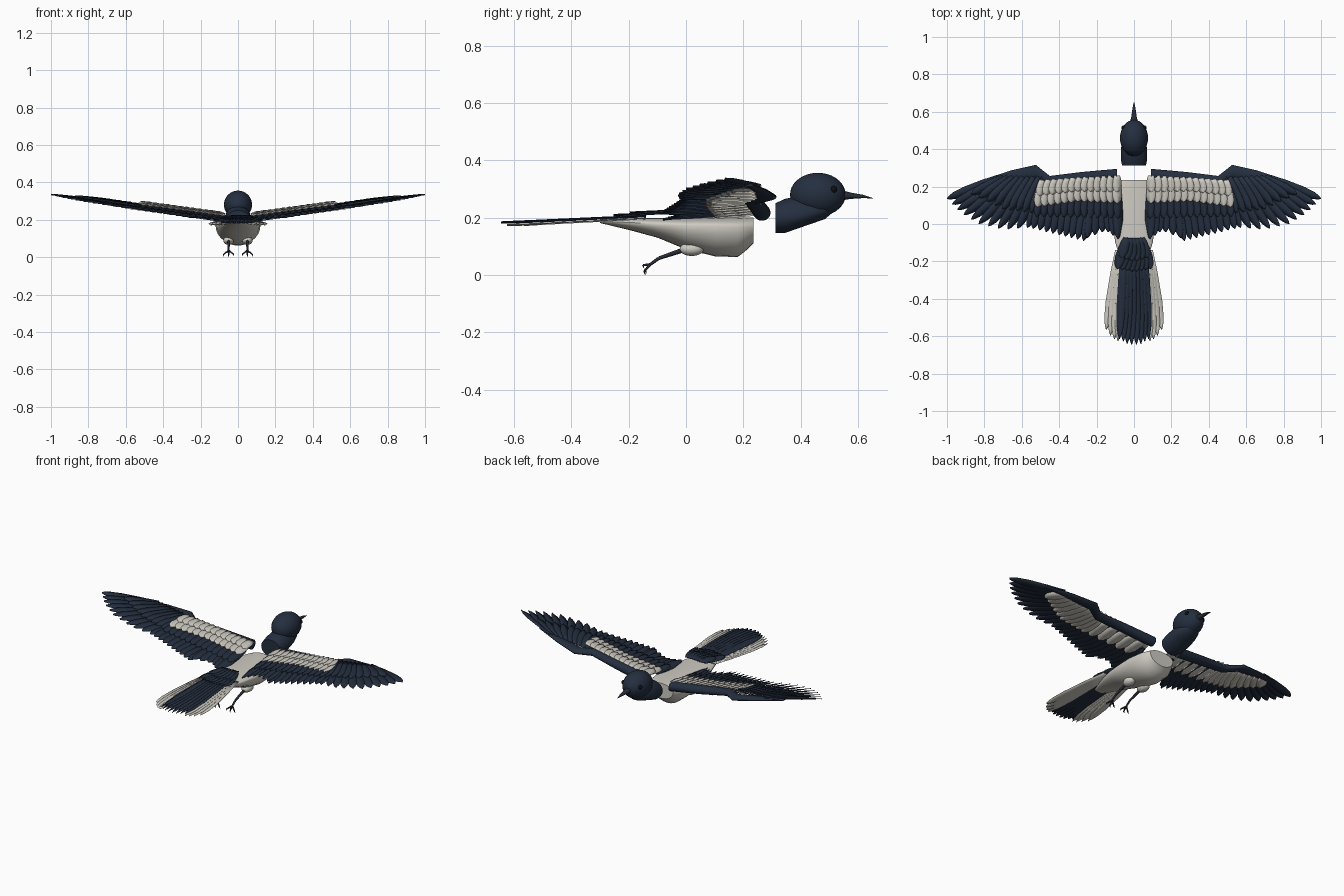
import bpy, bmesh, math
from mathutils import Vector, Matrix

cube = bpy.data.objects.get("Cube")
if cube:
    bpy.data.objects.remove(cube, do_unlink=True)


def material(name, rgb, rough=0.7):
    m = bpy.data.materials.new(name)
    m.use_nodes = True
    col = (*rgb, 1)
    m.diffuse_color = col
    bsdf = m.node_tree.nodes["Principled BSDF"]
    bsdf.inputs["Base Color"].default_value = col
    bsdf.inputs["Roughness"].default_value = rough
    return m


NAVY = material("navy plumage", (0.018, 0.028, 0.05))
WHITE = material("off white plumage", (0.62, 0.60, 0.54))
HORN = material("dark horn", (0.022, 0.025, 0.038))
BLACK = material("eye black", (0.004, 0.005, 0.007), 0.2)


def finish(name, bm, mat, mirror=False, thickness=0):
    mesh = bpy.data.meshes.new(name)
    bm.to_mesh(mesh)
    bm.free()
    mesh.materials.append(mat)
    ob = bpy.data.objects.new(name, mesh)
    bpy.context.collection.objects.link(ob)
    bpy.ops.object.select_all(action="DESELECT")
    ob.select_set(True)
    bpy.context.view_layer.objects.active = ob
    bpy.ops.object.shade_smooth_by_angle(angle=math.radians(40))
    if mirror:
        ob.modifiers.new("mirror", "MIRROR").use_mirror_merge = False
    if thickness:
        ob.modifiers.new("thickness", "SOLIDIFY").thickness = thickness
    return ob


def loft(name, sections, mat, along_x=False, mirror=False, n=28):
    """Sections: position, side centre, height, half width, rise, drop."""
    bm = bmesh.new()
    rings = []
    for pos, side, z, w, up, down in sections:
        ring = []
        for i in range(n):
            a = math.tau * i / n
            s, h = side + w * math.cos(a), math.sin(a)
            h = z + h * (up if h > 0 else down)
            ring.append(bm.verts.new((pos, s, h) if along_x else (s, pos, h)))
        rings.append(ring)
    for r, q in zip(rings, rings[1:]):
        for i in range(n):
            j = (i + 1) % n
            bm.faces.new((r[i], r[j], q[j], q[i]))
    bm.faces.new(rings[0])
    bm.faces.new(rings[-1])
    bmesh.ops.recalc_face_normals(bm, faces=bm.faces)
    return finish(name, bm, mat, mirror)


def ellipsoid(name, centre, radii, mat, mirror=False):
    bm = bmesh.new()
    m = Matrix.Translation(centre) @ Matrix.Diagonal((*radii, 1))
    bmesh.ops.create_uvsphere(bm, u_segments=32, v_segments=18, radius=1, matrix=m)
    return finish(name, bm, mat, mirror)


def rod(bm, a, b, r1, r2):
    a, b = Vector(a), Vector(b)
    d = b - a
    m = Matrix.Translation((a + b) / 2) @ d.to_track_quat("Z", "Y").to_matrix().to_4x4()
    bmesh.ops.create_cone(bm, cap_ends=True, segments=10, radius1=r1, radius2=r2,
                          depth=d.length, matrix=m)


def sample(points, t):
    f = t * (len(points) - 1)
    i = min(int(f), len(points) - 2)
    return Vector(points[i]).lerp(Vector(points[i + 1]), f - i)


def wing_z(x, y):
    return 0.185 + 0.14 * x + 0.08 * y


def tail_z(x, y):
    return 0.21 + 0.045 * y - 0.1 * abs(x) ** 1.5


BLADE = ((0, 0.6), (0.3, 0.9), (0.65, 1), (0.85, 0.78), (0.95, 0.42), (1, 0.06))


def feathers(name, n, bases, tips, width, surface, lift, mat, mirror=True, roll=0.003):
    """A row of overlapping blades between a base line and a tip line."""
    bm = bmesh.new()
    for k in range(n):
        t = k / (n - 1)
        base, tip = sample(bases, t), sample(tips, t)
        d = (tip - base).normalized()
        across = Vector((-d.y, d.x))
        last = None
        for u, w in BLADE:
            row = []
            for s in (1, 0, -1):
                p = base.lerp(tip, u) + across * s * w * width
                z = surface(p.x, p.y) + lift + s * roll + (0.001 if s == 0 else 0)
                row.append(bm.verts.new((p.x, p.y, z)))
            if last:
                for i in (0, 1):
                    bm.faces.new((last[i], last[i + 1], row[i + 1], row[i]))
            last = row
    return finish(name, bm, mat, mirror, 0.0012)


# Body, neck and head
loft("body", [(-0.30, 0, 0.187, 0.03, 0.006, 0.006), (-0.2, 0, 0.183, 0.07, 0.014, 0.026),
              (-0.1, 0, 0.178, 0.10, 0.02, 0.048), (0, 0, 0.172, 0.115, 0.028, 0.083),
              (0.1, 0, 0.17, 0.12, 0.031, 0.105), (0.18, 0, 0.167, 0.11, 0.034, 0.105),
              (0.212, 0, 0.167, 0.096, 0.034, 0.08), (0.235, 0, 0.167, 0.08, 0.033, 0.057)], WHITE)
loft("neck", [(0.312, 0, 0.2, 0.064, 0.05, 0.054), (0.345, 0, 0.2, 0.07, 0.065, 0.054),
              (0.39, 0, 0.205, 0.07, 0.07, 0.043), (0.44, 0, 0.215, 0.066, 0.06, 0.036),
              (0.485, 0, 0.225, 0.052, 0.04, 0.03), (0.515, 0, 0.235, 0.02, 0.02, 0.015)], NAVY)
ellipsoid("head", (0, 0.46, 0.28), (0.075, 0.097, 0.076), NAVY)
loft("beak", [(0.535, 0, 0.277, 0.024, 0.02, 0.018), (0.575, 0, 0.275, 0.014, 0.012, 0.01),
              (0.62, 0, 0.273, 0.008, 0.006, 0.005), (0.652, 0, 0.267, 0.001, 0.001, 0.001)],
     HORN, n=16)
ellipsoid("eye", (0.056, 0.515, 0.298), (0.011, 0.012, 0.012), BLACK, True)

# Wing leading edge
loft("wing_arm", [(0.09, 0.265, 0.217, 0.03, 0.028, 0.028), (0.28, 0.248, 0.24, 0.03, 0.026, 0.024),
                  (0.45, 0.228, 0.262, 0.029, 0.02, 0.018), (0.525, 0.28, 0.272, 0.036, 0.016, 0.014),
                  (0.66, 0.257, 0.292, 0.029, 0.012, 0.01), (0.81, 0.222, 0.313, 0.014, 0.005, 0.005)],
     NAVY, along_x=True, mirror=True, n=20)

# Flight feathers
feathers("primary_feathers", 11, [(0.48, 0.2), (0.6, 0.23), (0.72, 0.25)],
         [(0.57, -0.02), (0.70, -0.03), (0.83, 0), (0.93, 0.06), (1, 0.135)],
         0.025, wing_z, 0, NAVY)
feathers("secondary_feathers", 9, [(0.2, 0.2), (0.47, 0.2)],
         [(0.27, -0.09), (0.4, -0.06), (0.54, -0.025)], 0.027, wing_z, 0, NAVY)
feathers("tertial_feathers", 6, [(0.085, 0.17), (0.2, 0.19)],
         [(0.085, -0.08), (0.15, -0.035), (0.25, -0.075)], 0.027, wing_z, 0.004, NAVY)

# Upper wing coverts
feathers("primary_coverts", 9, [(0.48, 0.25), (0.7, 0.25)],
         [(0.55, 0.06), (0.7, 0.08), (0.87, 0.16)], 0.024, wing_z, 0.008, NAVY)
feathers("greater_coverts", 13, [(0.085, 0.18), (0.49, 0.18)],
         [(0.085, 0.03), (0.52, 0.04)], 0.024, wing_z, 0.009, NAVY)
feathers("lower_white_coverts", 13, [(0.09, 0.23), (0.5, 0.2)],
         [(0.09, 0.11), (0.3, 0.12), (0.515, 0.09)], 0.025, wing_z, 0.017, WHITE)
feathers("upper_white_coverts", 13, [(0.09, 0.26), (0.49, 0.235)],
         [(0.09, 0.17), (0.3, 0.175), (0.505, 0.15)], 0.025, wing_z, 0.024, WHITE)

# Pale lining under the wing
feathers("wing_lining", 15, [(0.14, 0.25), (0.42, 0.23), (0.52, 0.28), (0.7, 0.25)],
         [(0.15, 0.1), (0.42, 0.07), (0.6, 0.07), (0.77, 0.16)], 0.03, wing_z, -0.011, WHITE)

# Tail
feathers("outer_tail_feathers", 4, [(0.06, -0.14), (0.085, -0.14)],
         [(0.085, -0.625), (0.115, -0.61), (0.148, -0.565)], 0.026, tail_z, -0.005, WHITE)
feathers("middle_tail_feathers", 8, [(-0.055, -0.14), (0.055, -0.14)],
         [(-0.078, -0.615), (-0.03, -0.645), (0.03, -0.645), (0.078, -0.615)],
         0.024, tail_z, 0.003, NAVY, False)
feathers("long_tail_coverts", 8, [(-0.05, -0.09), (0.05, -0.09)],
         [(-0.09, -0.24), (0, -0.255), (0.09, -0.24)], 0.027, tail_z, 0.011, NAVY, False)
feathers("short_tail_coverts", 6, [(-0.04, -0.075), (0.04, -0.075)],
         [(-0.07, -0.18), (0, -0.2), (0.07, -0.18)], 0.027, tail_z, 0.017, NAVY, False)

# Legs and feet
ellipsoid("thigh", (0.05, 0.02, 0.09), (0.028, 0.042, 0.024), WHITE, True)
leg = bmesh.new()
ankle = (0.05, -0.095, 0.058)
foot = (0.05, -0.125, 0.036)
rod(leg, (0.05, 0, 0.09), ankle, 0.009, 0.006)
rod(leg, ankle, foot, 0.006, 0.005)
for dx, y, z in ((-0.026, -0.142, 0.016), (0, -0.146, 0.012),
                 (0.026, -0.142, 0.016), (0.004, -0.15, 0.034)):
    toe = (0.05 + dx, y, z)
    rod(leg, foot, toe, 0.005, 0.0035)
    rod(leg, toe, (0.05 + dx * 1.1, y + 0.004, z - 0.012), 0.0035, 0.0005)
finish("leg_and_foot", leg, HORN, True)
